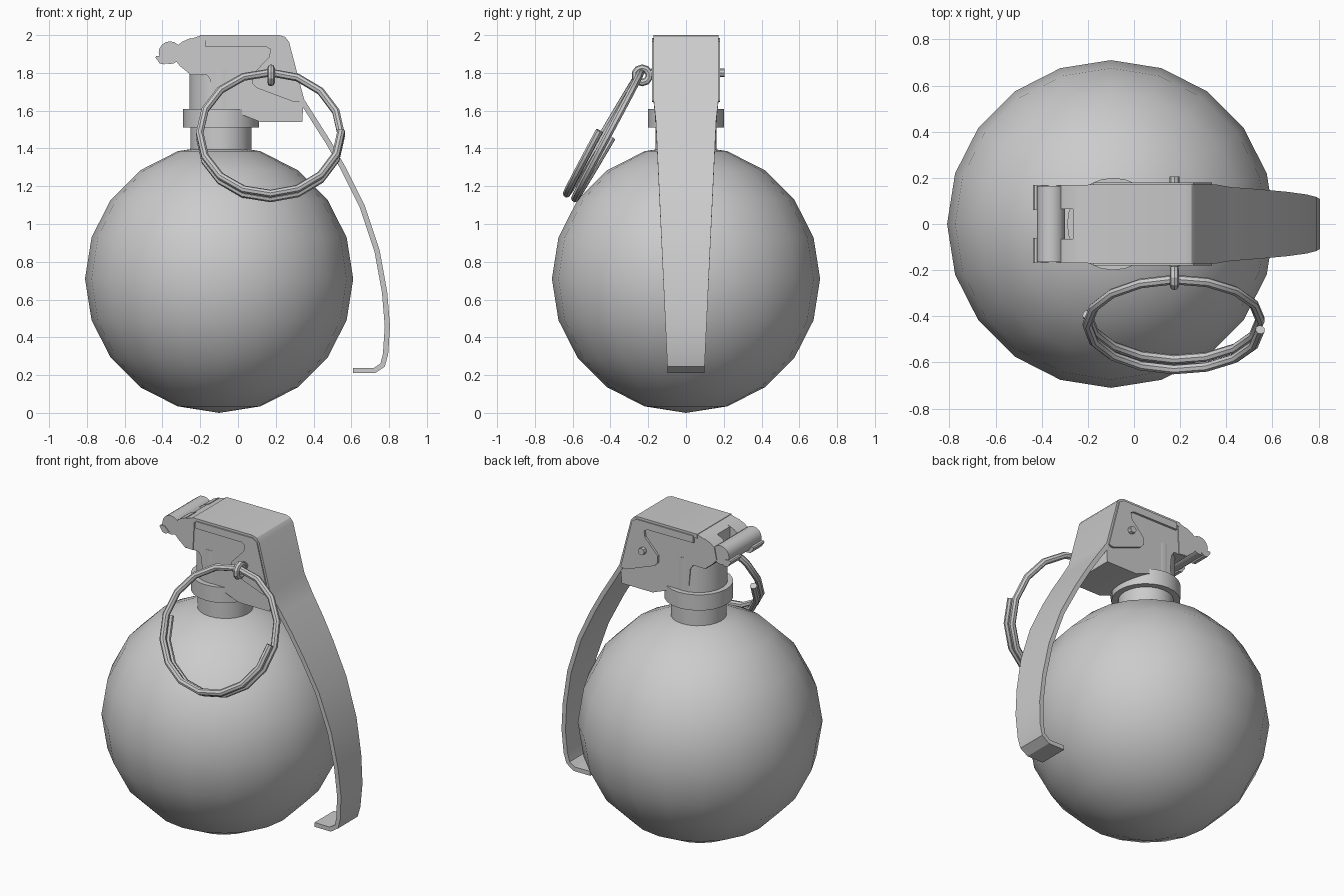
import bpy, bmesh, math
from mathutils import Vector

cube = bpy.data.objects.get("Cube")
if cube:
    bpy.data.objects.remove(cube, do_unlink=True)

GREY = (0.6, 0.6, 0.6, 1)
metal = bpy.data.materials.new("grey metal")
metal.use_nodes = True
metal.diffuse_color = GREY
for node in metal.node_tree.nodes:
    if node.type == 'BSDF_PRINCIPLED':
        node.inputs["Base Color"].default_value = GREY


def finish(obj, name):
    obj.name = name
    obj.data.materials.clear()
    obj.data.materials.append(metal)
    bpy.ops.object.select_all(action='DESELECT')
    obj.select_set(True)
    bpy.context.view_layer.objects.active = obj
    bpy.ops.object.shade_smooth_by_angle(angle=math.radians(32))
    return obj


def mesh_object(name, bm):
    bmesh.ops.recalc_face_normals(bm, faces=bm.faces)
    mesh = bpy.data.meshes.new(name)
    bm.to_mesh(mesh)
    bm.free()
    obj = bpy.data.objects.new(name, mesh)
    bpy.context.collection.objects.link(obj)
    return finish(obj, name)


def prism(name, profile, y0, y1):
    """Extrude an x-z outline along y."""
    bm = bmesh.new()
    face = bm.faces.new([bm.verts.new((x, y0, z)) for x, z in profile])
    new = bmesh.ops.extrude_face_region(bm, geom=[face])["geom"]
    verts = [v for v in new if isinstance(v, bmesh.types.BMVert)]
    bmesh.ops.translate(bm, verts=verts, vec=(0, y1 - y0, 0))
    return mesh_object(name, bm)


def cylinder(name, radius, depth, centre, along_y=False, sides=24):
    bpy.ops.mesh.primitive_cylinder_add(
        vertices=sides, radius=radius, depth=depth, location=centre,
        rotation=(math.pi / 2 if along_y else 0, 0, 0))
    return finish(bpy.context.object, name)


def strip(name, path, thickness, half_width):
    """Bent sheet following an x-z path, with a width set by height."""
    pts = [Vector(p) for p in path]
    bm = bmesh.new()
    rings = []
    for i, p in enumerate(pts):
        d_in = (p - pts[max(i - 1, 0)]).normalized()
        d_out = (pts[min(i + 1, len(pts) - 1)] - p).normalized()
        t = (d_in + d_out).normalized()
        q = p + Vector((t.y, -t.x)) * thickness
        w = half_width(p.y)
        rings.append([bm.verts.new(c) for c in (
            (p.x, -w, p.y), (p.x, w, p.y), (q.x, w, q.y), (q.x, -w, q.y))])
    for a, b in zip(rings, rings[1:]):
        for k in range(4):
            n = (k + 1) % 4
            bm.faces.new((a[k], a[n], b[n], b[k]))
    bm.faces.new(rings[0])
    bm.faces.new(rings[-1])
    return mesh_object(name, bm)


# Round body
AXIS = -0.1
bpy.ops.mesh.primitive_uv_sphere_add(segments=20, ring_count=10, radius=0.71,
                                     location=(AXIS, 0, 0.71))
finish(bpy.context.object, "round_body")

# Neck, collar and fuse barrel
cylinder("neck", 0.162, 0.2, (-0.09, 0, 1.45))
cylinder("collar", 0.2, 0.1, (-0.09, 0, 1.56))
cylinder("fuse_barrel", 0.168, 0.24, (-0.09, 0, 1.7))

# Fuse head block
prism("fuse_head", [
    (-0.255, 1.79), (-0.165, 1.79), (-0.145, 1.76), (-0.135, 1.64),
    (-0.11, 1.61), (0.03, 1.575), (0.12, 1.54), (0.34, 1.54), (0.345, 1.62),
    (0.325, 1.68), (0.235, 1.97), (0.21, 1.985), (-0.2, 1.985),
    (-0.255, 1.97)], -0.165, 0.165)

# Safety lever: top sheet, bend and long curved handle
strip("safety_lever", [
    (-0.2, 2.0), (0.22, 2.0), (0.25, 1.99), (0.27, 1.965), (0.35, 1.66),
    (0.42, 1.55), (0.49, 1.44), (0.57, 1.30), (0.67, 1.10), (0.75, 0.86),
    (0.79, 0.64), (0.805, 0.46), (0.795, 0.31), (0.777, 0.245),
    (0.725, 0.21), (0.61, 0.21)], 0.028,
    lambda z: 0.172 if z > 1.65 else 0.097 + (z - 0.21) * 0.047)

# Folded side flanges of the lever
flange = [(-0.175, 1.985), (-0.175, 1.94), (0.15, 1.938), (0.172, 1.925),
          (0.165, 1.885), (0.075, 1.79), (0.075, 1.745), (0.1, 1.72),
          (0.3, 1.645), (0.338, 1.65), (0.258, 1.965), (0.225, 1.985)]
for side, s in (("right", -1), ("left", 1)):
    prism(side + "_lever_flange", flange, s * 0.16, s * 0.179)

# Hinge at the rear of the lever, split into two arms with hooks
prism("hinge_base", [(-0.265, 1.8), (-0.2, 1.79), (-0.19, 2.0),
                     (-0.265, 1.976)], -0.17, 0.17)
arm = [(-0.25, 1.79), (-0.307, 1.836), (-0.335, 1.87), (-0.32, 1.945),
       (-0.295, 1.965), (-0.25, 1.985)]
hook = [(-0.37, 1.86), (-0.39, 1.845), (-0.415, 1.85), (-0.437, 1.882),
        (-0.432, 1.89), (-0.4, 1.89)]
for side, s in (("right", -1), ("left", 1)):
    prism(side + "_hinge_arm", arm, s * 0.065, s * 0.17)
    prism(side + "_hinge_hook", hook, s * 0.06, s * 0.17)
cylinder("hinge_roller", 0.06, 0.33, (-0.36, 0, 1.907), True, 16)

# Safety pin with its eye
cylinder("safety_pin", 0.022, 0.39, (0.175, 0.01, 1.8), True, 8)
bpy.ops.mesh.primitive_torus_add(
    major_segments=10, minor_segments=8, major_radius=0.038,
    minor_radius=0.02, location=(0.175, -0.232, 1.787),
    rotation=(0, math.pi / 2, 0))
finish(bpy.context.object, "pin_eye")

# Split pull ring: one and a half coils hanging at a slant
STEPS, TURNS, RADIUS, PITCH = 16, 1.5, 0.375, 0.05
centre = Vector((0.172, -0.425, 1.475))
across = Vector((1, 0, 0))
up = Vector((0, 0.49, 0.87)).normalized()
outward = across.cross(up)
curve = bpy.data.curves.new("pull_ring", 'CURVE')
curve.dimensions = '3D'
curve.bevel_depth = 0.021
curve.bevel_resolution = 2
curve.use_fill_caps = True
spline = curve.splines.new('POLY')
count = int(STEPS * TURNS) + 1
spline.points.add(count - 1)
for i in range(count):
    turn = i / STEPS
    a = math.pi + turn * math.tau
    p = (centre + across * (RADIUS * math.cos(a)) + up * (RADIUS * math.sin(a))
         + outward * (PITCH * (turn - TURNS / 2)))
    spline.points[i].co = (*p, 1)
ring = bpy.data.objects.new("pull_ring", curve)
bpy.context.collection.objects.link(ring)
bpy.ops.object.select_all(action='DESELECT')
ring.select_set(True)
bpy.context.view_layer.objects.active = ring
bpy.ops.object.convert(target='MESH')
finish(bpy.context.object, "pull_ring")
